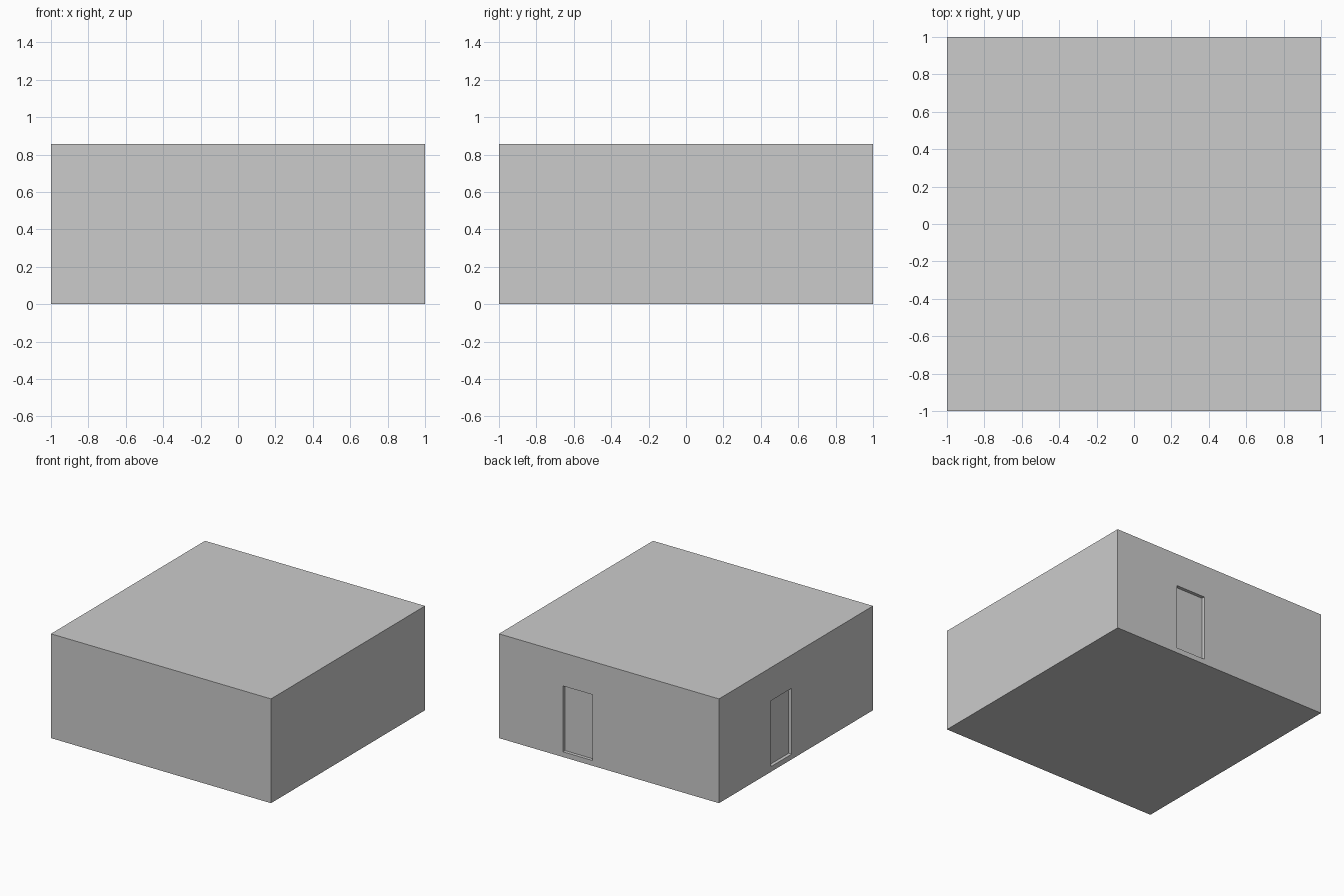
import bpy

if "Cube" in bpy.data.objects:
    bpy.data.objects.remove(bpy.data.objects["Cube"])

H = 0.857        # overall height
T = 0.043        # wall, floor and ceiling thickness
RECESS = 0.027   # how far the doors sit back from the outer face
DOOR_Z = (T, 0.584)


def box(name, xr, yr, zr):
    """Box spanning the given x, y and z ranges."""
    lo, hi = zip(xr, yr, zr)
    bpy.ops.mesh.primitive_cube_add(size=1, location=[(a + b) / 2 for a, b in zip(lo, hi)])
    ob = bpy.context.object
    ob.name = name
    ob.scale = [b - a for a, b in zip(lo, hi)]
    bpy.ops.object.transform_apply(location=False, rotation=False, scale=True)
    return ob


def cut(target, cutter):
    cutter.hide_render = True
    mod = target.modifiers.new("cut", 'BOOLEAN')
    mod.operation = 'DIFFERENCE'
    mod.solver = 'EXACT'
    mod.object = cutter
    bpy.context.view_layer.objects.active = target
    bpy.ops.object.modifier_apply(modifier=mod.name)
    bpy.data.objects.remove(cutter)


# Hollow room shell
shell = box("room_shell", (-1, 1), (-1, 1), (0, H))
cut(shell, box("room_cutter", (-1 + T, 1 - T), (-1 + T, 1 - T), (T, H - T)))

# Doorways in the back and left walls, each closed by a recessed panel
back_x, left_y = (0.148, 0.418), (0.056, 0.322)
inner, outer = 1 - T, 1 - RECESS
cut(shell, box("back_doorway_cutter", back_x, (inner - 0.02, 1.1), DOOR_Z))
cut(shell, box("left_doorway_cutter", (-1.1, -inner + 0.02), left_y, DOOR_Z))
box("back_door", back_x, (inner, outer), DOOR_Z)
box("left_door", (-outer, -inner), left_y, DOOR_Z)
